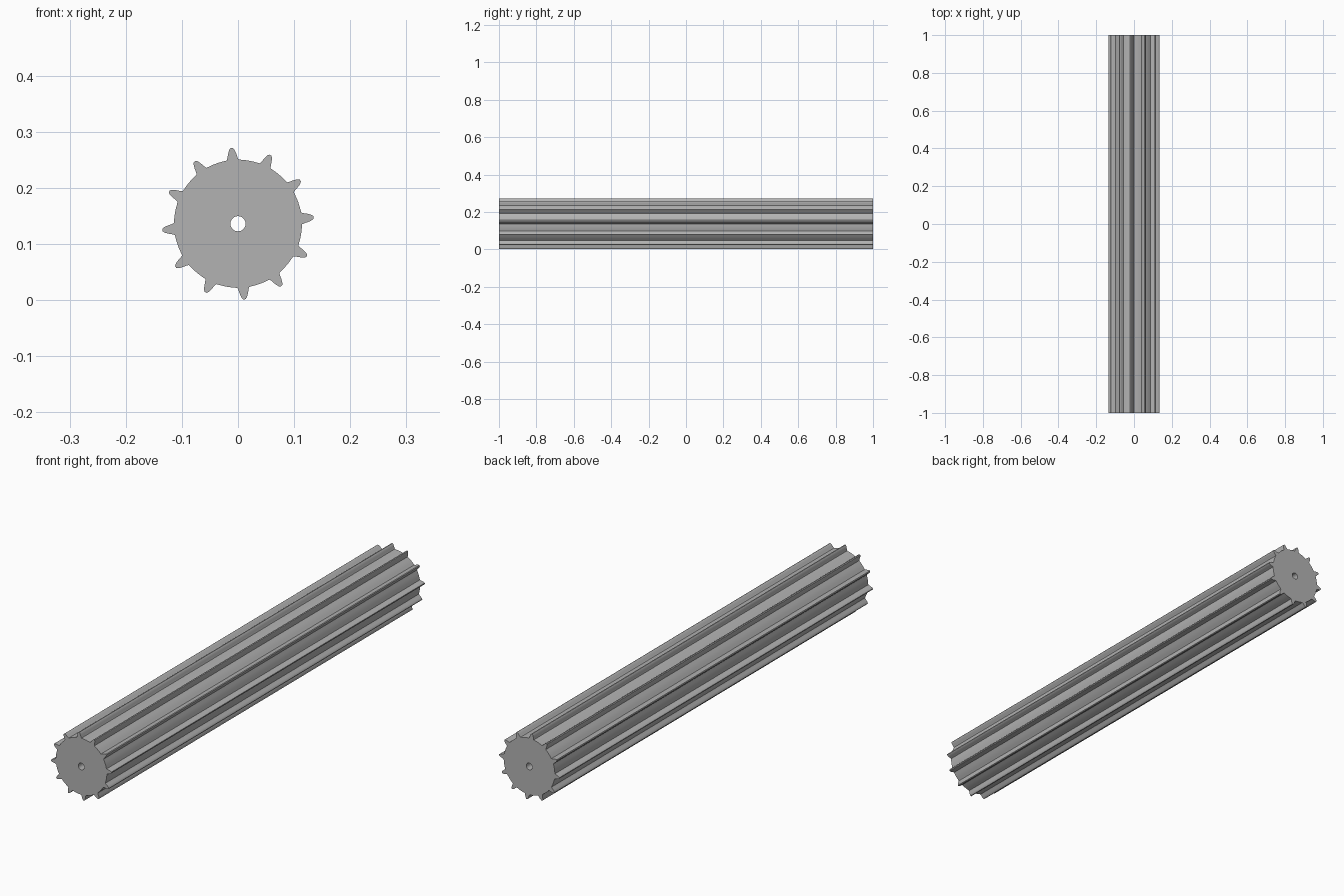
import bpy
import bmesh
import math

TEETH, CENTRE_Z, HALF_LENGTH = 12, 0.136, 1.0
ROOT_R, BORE_R = 0.114, 0.0135
FIRST_TOOTH = math.radians(4.8)
PITCH = 2 * math.pi / TEETH
ROOT_STEPS, BORE_STEPS = 6, 48

# Half of one tooth: (radius, half width), from root to rounded tip
FLANK = [(0.1145, 0.0105), (0.119, 0.0088), (0.124, 0.0076),
         (0.129, 0.006), (0.133, 0.0041), (0.1352, 0.0019)]

if "Cube" in bpy.data.objects:
    bpy.data.objects.remove(bpy.data.objects["Cube"])

steel = bpy.data.materials.new("grey steel")
steel.use_nodes = True
grey = (0.45, 0.45, 0.45, 1)
steel.diffuse_color = grey
steel.node_tree.nodes["Principled BSDF"].inputs["Base Color"].default_value = grey


def polar(radius, angle):
    return radius * math.cos(angle), CENTRE_Z + radius * math.sin(angle)


def gear_outline():
    """Tooth flanks joined by root arcs, counterclockwise."""
    points = []
    root_half = math.asin(FLANK[0][1] / FLANK[0][0])
    for i in range(TEETH):
        middle = FIRST_TOOTH + i * PITCH
        side = [(r, math.asin(w / r)) for r, w in FLANK]
        points += [polar(r, middle - a) for r, a in side]
        points += [polar(r, middle + a) for r, a in reversed(side)]
        start, span = middle + root_half, PITCH - 2 * root_half
        points += [polar(ROOT_R, start + span * k / ROOT_STEPS)
                   for k in range(1, ROOT_STEPS)]
    return points


def add_loop(bm, points):
    verts = [bm.verts.new((x, -HALF_LENGTH, z)) for x, z in points]
    return [bm.edges.new((v, verts[i - 1])) for i, v in enumerate(verts)]


# Bored gear section, extruded along the whole shaft
bm = bmesh.new()
bore = [polar(BORE_R, 2 * math.pi * k / BORE_STEPS) for k in range(BORE_STEPS)]
edges = add_loop(bm, gear_outline()) + add_loop(bm, bore)
bmesh.ops.triangle_fill(bm, edges=edges, use_beauty=True)
front = list(bm.faces)
extruded = bmesh.ops.extrude_face_region(bm, geom=front, use_keep_orig=True)
moved = [g for g in extruded["geom"] if isinstance(g, bmesh.types.BMVert)]
bmesh.ops.translate(bm, verts=moved, vec=(0, 2 * HALF_LENGTH, 0))
bmesh.ops.recalc_face_normals(bm, faces=bm.faces)

mesh = bpy.data.meshes.new("pinion_shaft")
bm.to_mesh(mesh)
bm.free()
mesh.materials.append(steel)
pinion = bpy.data.objects.new("pinion_shaft", mesh)
bpy.context.collection.objects.link(pinion)

# Smooth flanks with crisp end edges
bpy.ops.object.select_all(action="DESELECT")
pinion.select_set(True)
bpy.context.view_layer.objects.active = pinion
bpy.ops.object.shade_smooth_by_angle(angle=math.radians(30))
